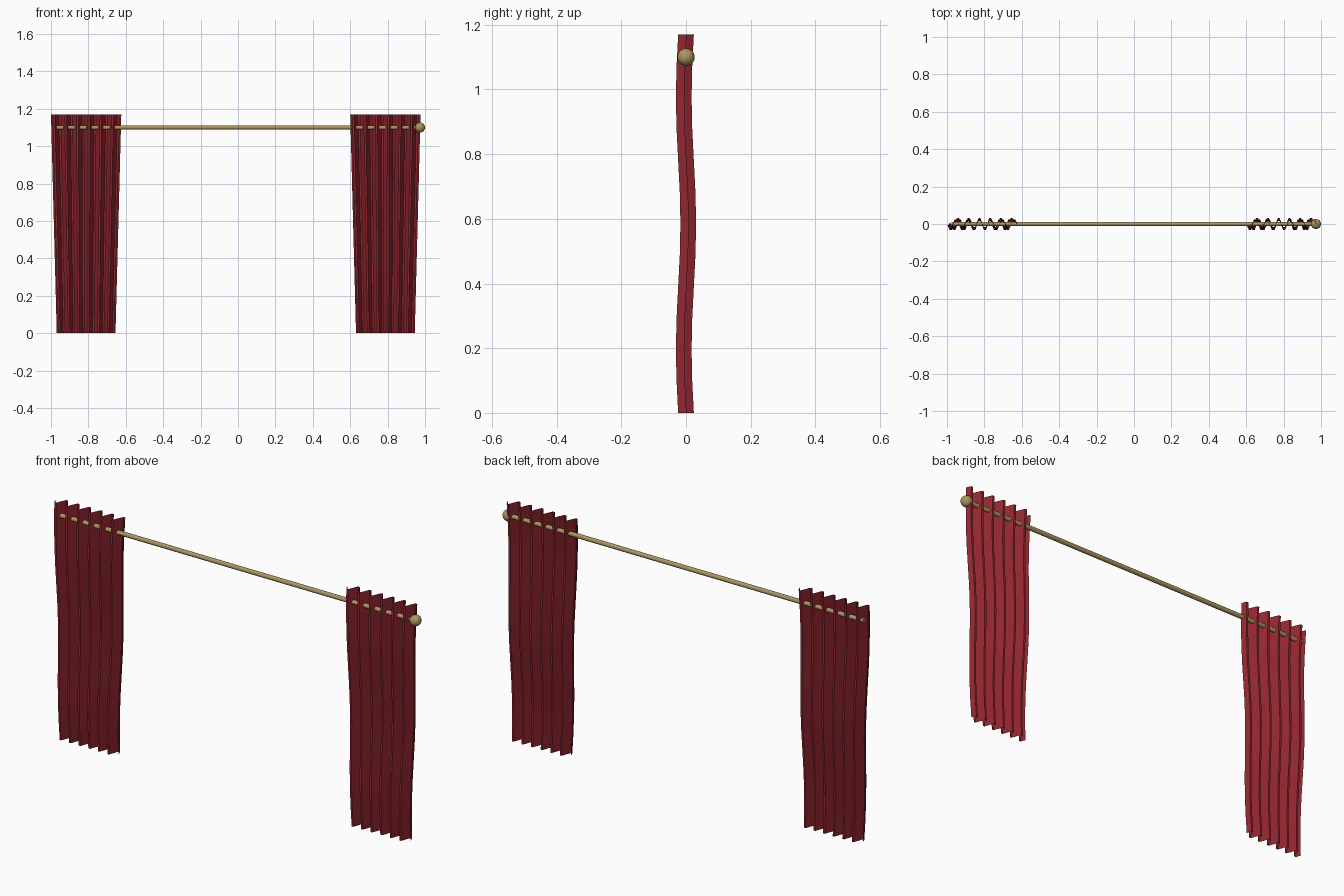
import bpy, bmesh, math

if "Cube" in bpy.data.objects:
    bpy.data.objects.remove(bpy.data.objects["Cube"])

H, FOLDS, STEPS, ROWS = 1.17, 6, 6, 12


def material(name, rgb):
    m = bpy.data.materials.new(name)
    m.diffuse_color = (*rgb, 1)
    m.use_nodes = True
    m.node_tree.nodes["Principled BSDF"].inputs["Base Color"].default_value = m.diffuse_color
    return m


red = material("red_cloth", (0.30, 0.02, 0.03))
brass = material("brass", (0.42, 0.30, 0.12))


# Pleated curtain: narrows downward and sways gently in depth
def curtain(name, cx):
    bm = bmesh.new()
    n = FOLDS * STEPS
    grid = []
    for r in range(ROWS + 1):
        z = H * r / ROWS
        half = 0.157 + 0.031 * z / H
        sway = -0.007 * math.sin(3 * math.pi * z / H)
        grid.append([bm.verts.new((cx + half * (2 * i / n - 1),
                                   sway - 0.028 * math.sin(2 * math.pi * i / STEPS), z))
                     for i in range(n + 1)])
    for a, b in zip(grid, grid[1:]):
        for i in range(n):
            bm.faces.new((a[i], a[i + 1], b[i + 1], b[i]))
    me = bpy.data.meshes.new(name)
    bm.to_mesh(me)
    bm.free()
    me.materials.append(red)
    ob = bpy.data.objects.new(name, me)
    bpy.context.collection.objects.link(ob)


curtain("left_curtain", -0.812)
curtain("right_curtain", 0.788)

# Rod threaded through the pleats
bpy.ops.mesh.primitive_cylinder_add(vertices=16, radius=0.011, depth=1.95,
                                    location=(0, 0, 1.1), rotation=(0, math.pi / 2, 0))
rod = bpy.context.object
rod.name = "curtain_rod"

# Ball finial on the right end
bpy.ops.mesh.primitive_uv_sphere_add(segments=20, ring_count=12, radius=0.027,
                                     location=(0.973, 0, 1.1))
ball = bpy.context.object
ball.name = "finial"

for ob in (rod, ball):
    ob.data.materials.append(brass)
    bpy.context.view_layer.objects.active = ob
    bpy.ops.object.select_all(action='DESELECT')
    ob.select_set(True)
    bpy.ops.object.shade_smooth_by_angle()
